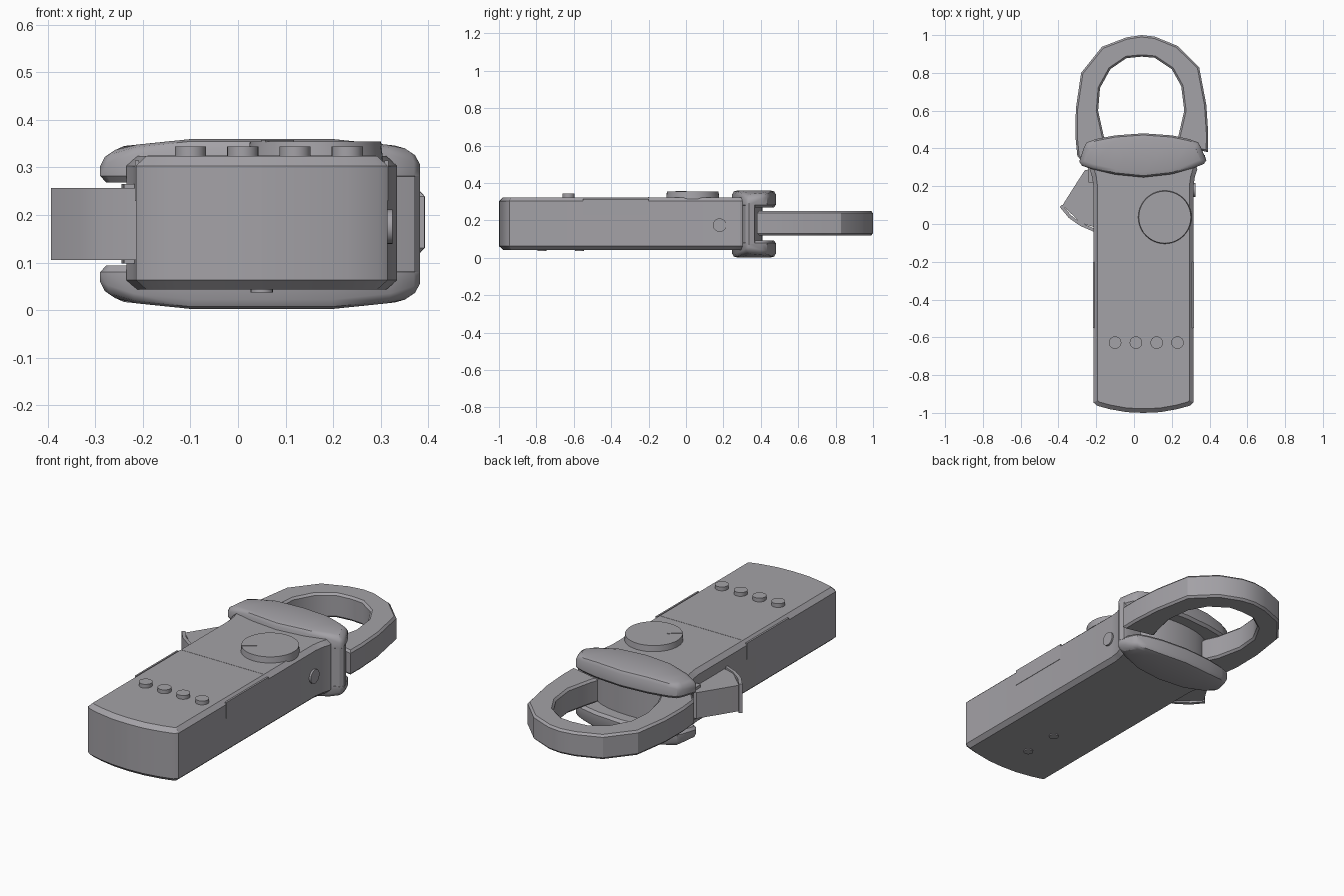
import bpy, bmesh, math
from mathutils import Vector

if "Cube" in bpy.data.objects:
    bpy.data.objects.remove(bpy.data.objects["Cube"])

grey = bpy.data.materials.new("warm grey plastic")
grey.diffuse_color = (0.37, 0.36, 0.385, 1)
grey.use_nodes = True
grey.node_tree.nodes["Principled BSDF"].inputs["Base Color"].default_value = grey.diffuse_color


def finish(name, bm, angle=30):
    bmesh.ops.recalc_face_normals(bm, faces=bm.faces)
    mesh = bpy.data.meshes.new(name)
    bm.to_mesh(mesh)
    bm.free()
    ob = bpy.data.objects.new(name, mesh)
    bpy.context.collection.objects.link(ob)
    mesh.materials.append(grey)
    bpy.ops.object.select_all(action='DESELECT')
    ob.select_set(True)
    bpy.context.view_layer.objects.active = ob
    bpy.ops.object.shade_smooth_by_angle(angle=math.radians(angle))
    return ob


def inset(points, d):
    """Move a closed outline inwards by d."""
    pts = [Vector(p) for p in points]
    n = len(pts)
    area = sum(pts[i].x * pts[(i + 1) % n].y - pts[(i + 1) % n].x * pts[i].y for i in range(n))
    s = 1 if area > 0 else -1
    out = []
    for i, p in enumerate(pts):
        a = (p - pts[i - 1]).normalized()
        b = (pts[(i + 1) % n] - p).normalized()
        na, nb = Vector((-a.y, a.x)) * s, Vector((-b.y, b.x)) * s
        out.append(p + (na + nb) * d / max(1 + na.dot(nb), 0.5))
    return out


def loft(name, side_a, side_b, levels, angle=30):
    """Stack an outline made of two paired chains; levels are (z or z(x), inset)."""
    outline = list(side_a) + list(side_b)[::-1]
    n = len(outline)
    bm = bmesh.new()
    rings = []
    for z, d in levels:
        ring = [bm.verts.new((p[0], p[1], z(p[0]) if callable(z) else z))
                for p in inset(outline, d)]
        rings.append(ring)
    for lo, hi in zip(rings, rings[1:]):
        for i in range(n):
            j = (i + 1) % n
            bm.faces.new((lo[i], lo[j], hi[j], hi[i]))
    for ring in (rings[0], rings[-1]):
        for i in range(n // 2 - 1):
            bm.faces.new((ring[i], ring[i + 1], ring[n - 2 - i], ring[n - 1 - i]))
    return finish(name, bm, angle)


def disc(name, center, r, depth, axis='Z', sides=24, bevel=0.0):
    bm = bmesh.new()
    bmesh.ops.create_cone(bm, cap_ends=True, segments=sides, radius1=r,
                          radius2=r - bevel, depth=depth)
    ob = finish(name, bm)
    ob.location = center
    if axis == 'X':
        ob.rotation_euler = (0, math.pi / 2, 0)
    return ob


def box(name, center, size, turn=0):
    bm = bmesh.new()
    bmesh.ops.create_cube(bm, size=1)
    bmesh.ops.scale(bm, vec=size, verts=bm.verts)
    ob = finish(name, bm)
    ob.location = center
    ob.rotation_euler.z = turn
    return ob


CX = 0.05

# Handle body: bowed front end, straight sides, slight flare at the guard
half = [(0.0, -1.0), (0.09, -0.996), (0.18, -0.98), (0.245, -0.962), (0.265, -0.945),
        (0.265, 0.2), (0.272, 0.25), (0.285, 0.29), (0.27, 0.34), (0.15, 0.36)]
half[0] = (0.001, -1.0)
loft("handle_body", [(CX - x, y) for x, y in half], [(CX + x, y) for x, y in half],
     [(0.043, 0.022), (0.063, 0.0), (0.303, 0.0), (0.324, 0.022)])


# Finger guard: two crowned plates with a slot between them
front = [(-0.29, 0.33), (-0.275, 0.308), (-0.22, 0.29), (-0.1, 0.262), (0.05, 0.247),
         (0.2, 0.264), (0.32, 0.298), (0.37, 0.318), (0.383, 0.338)]
back = [(-0.265, 0.405), (-0.25, 0.432), (-0.2, 0.45), (-0.1, 0.469), (0.05, 0.48),
        (0.2, 0.469), (0.29, 0.45), (0.34, 0.432), (0.355, 0.405)]


def rise(x):
    d = abs(x - CX)
    if d < 0.15:
        return 0.36
    if d < 0.29:
        return 0.36 - 0.015 * (d - 0.15) / 0.14
    return 0.345 - 0.02 * (d - 0.29) / 0.045


def plate_levels(side):
    z = (lambda h: h) if side > 0 else (lambda h: 0.362 - h)
    return [(z(0.268), 0.012), (z(0.282), 0.0),
            (lambda x: z(rise(x) - 0.02), 0.0),
            (lambda x: z(rise(x) - 0.005), 0.009),
            (lambda x: z(rise(x)), 0.028)]


loft("guard_upper_plate", front, back, plate_levels(1), 40)
loft("guard_lower_plate", front, back, plate_levels(-1), 40)

# Closed web on the right of the guard, and the rounded core between the plates
loft("guard_web", [(0.2, 0.266), (0.32, 0.299), (0.37, 0.319), (0.383, 0.338)],
     [(0.2, 0.36), (0.3, 0.365), (0.36, 0.37), (0.374, 0.366)], [(0.075, 0), (0.29, 0)])
core = [(CX + 0.25 * math.cos(a), 0.31 + 0.1 * math.sin(a))
        for a in [math.pi * i / 12 for i in range(13)]]
loft("guard_core", core, [(x, 0.28) for x, y in core], [(0.075, 0), (0.29, 0)])

# Clamp jaw: open loop, paired outer and inner outlines
outer = [(-0.24, 0.29), (-0.3, 0.36), (-0.31, 0.46), (-0.308, 0.61), (-0.28, 0.8),
         (-0.17, 0.938), (-0.04, 0.988), (0.04, 1.0), (0.11, 0.992), (0.23, 0.943),
         (0.345, 0.83), (0.383, 0.63), (0.393, 0.48), (0.392, 0.38)]
inner = [(-0.13, 0.31), (-0.13, 0.4), (-0.16, 0.465), (-0.19, 0.6), (-0.18, 0.72),
         (-0.125, 0.82), (-0.04, 0.878), (0.04, 0.886), (0.11, 0.88), (0.2, 0.82),
         (0.25, 0.73), (0.266, 0.6), (0.235, 0.465), (0.22, 0.42)]
loft("clamp_jaw", outer, inner,
     [(0.12, 0.01), (0.131, 0.0), (0.239, 0.0), (0.25, 0.01)])

# Opening lever with a thin curved thumb pad
loft("lever_arm", [(-0.16, 0.3), (-0.26, 0.285), (-0.315, 0.2), (-0.378, 0.1)],
     [(-0.16, 0.0), (-0.2, -0.02), (-0.28, 0.005), (-0.365, 0.085)],
     [(0.113, 0), (0.25, 0)])
loft("lever_pad", [(-0.393, 0.09), (-0.345, 0.032), (-0.285, -0.01), (-0.21, -0.042)],
     [(-0.38, 0.102), (-0.335, 0.047), (-0.277, 0.005), (-0.205, -0.026)],
     [(0.105, 0), (0.257, 0)])
loft("lever_pivot", [(-0.24, 0.22), (-0.245, 0.31)], [(-0.19, 0.22), (-0.19, 0.31)],
     [(0.098, 0), (0.265, 0)])

# Selector dial with a pointer mark
disc("selector_dial", (0.163, 0.036, 0.335), 0.142, 0.04, sides=40, bevel=0.004)
box("dial_pointer", (0.083, -0.027, 0.3555), (0.075, 0.016, 0.004), math.radians(38))

# Row of push buttons
for i in range(4):
    disc(f"push_button_{i + 1}", (-0.1 + 0.11 * i, -0.628, 0.325), 0.033, 0.038)

# Side button, and screws on the underside
disc("side_button", (0.315, 0.18, 0.175), 0.036, 0.02, 'X')
for i, y in enumerate((-0.77, -0.57)):
    disc(f"body_screw_{i + 1}", (CX, y, 0.043), 0.024, 0.012, sides=16)
disc("guard_screw", (CX, 0.41, 0.012), 0.026, 0.016, sides=16)

# Side grip strips and the seam across the top
for name, s in (("left", -1), ("right", 1)):
    box(f"{name}_grip_strip", (CX + s * 0.2625, -0.375, 0.272), (0.009, 0.35, 0.085))
box("cover_seam", (CX, -0.2, 0.324), (0.48, 0.005, 0.002))
